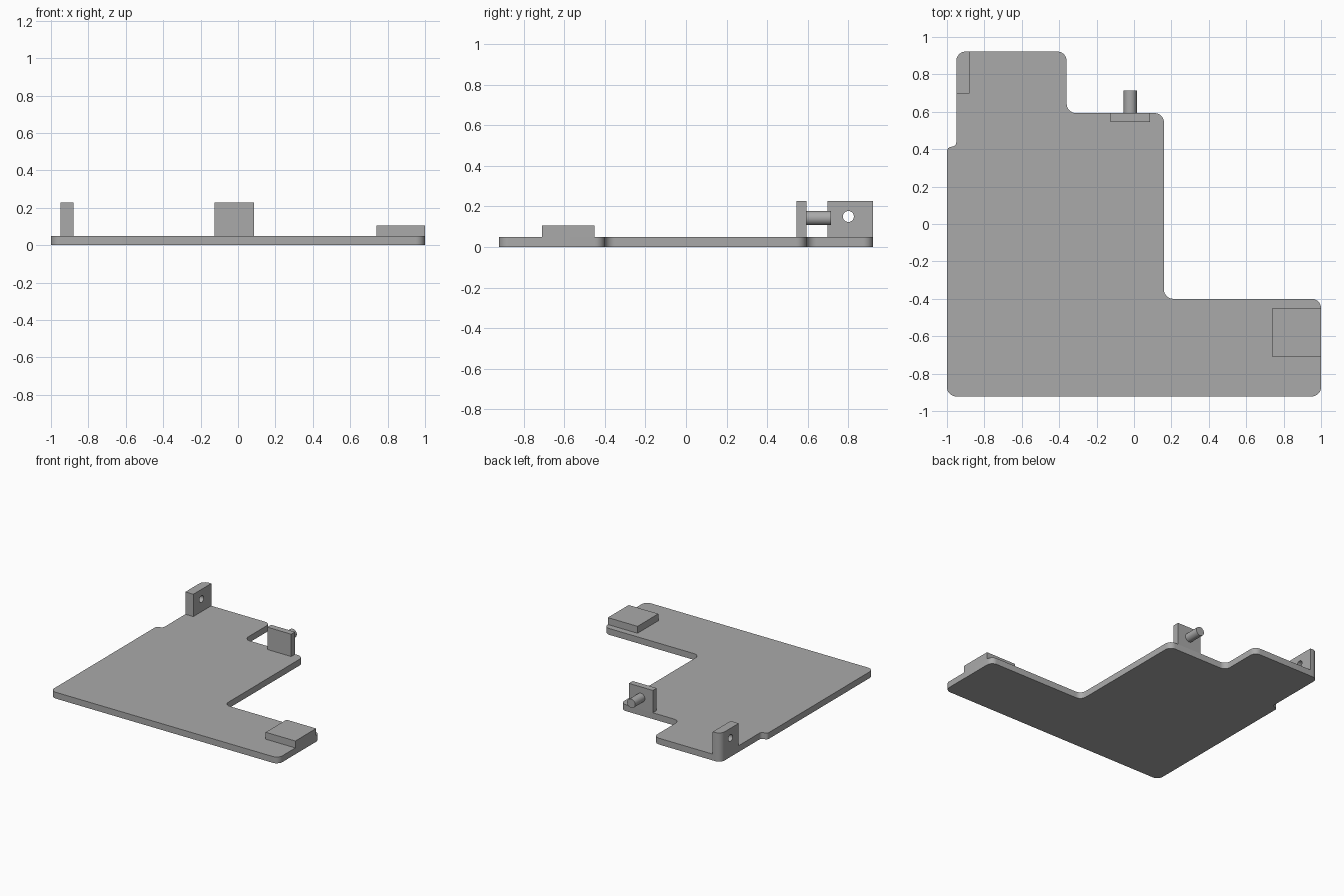
import bpy, bmesh, math
from mathutils import Vector

cube = bpy.data.objects.get("Cube")
if cube:
    bpy.data.objects.remove(cube, do_unlink=True)

grey = bpy.data.materials.new("plain grey")
grey.use_nodes = True
grey.diffuse_color = (0.4, 0.4, 0.4, 1)
grey.node_tree.nodes["Principled BSDF"].inputs["Base Color"].default_value = (0.4, 0.4, 0.4, 1)


def round_corners(corners, steps=8):
    """Replace each (x, y, radius) right-angle corner by an arc."""
    pts = []
    for i, (x, y, r) in enumerate(corners):
        p = Vector((x, y))
        if r == 0:
            pts.append(p)
            continue
        a = (Vector(corners[i - 1][:2]) - p).normalized() * r
        b = (Vector(corners[(i + 1) % len(corners)][:2]) - p).normalized() * r
        for k in range(steps + 1):
            t = k / steps * math.pi / 2
            pts.append(p + a * (1 - math.sin(t)) + b * (1 - math.cos(t)))
    return pts


def smooth(obj):
    bpy.ops.object.select_all(action='DESELECT')
    obj.select_set(True)
    bpy.context.view_layer.objects.active = obj
    bpy.ops.object.shade_smooth_by_angle(angle=math.radians(30))


def prism(name, corners, z0, z1):
    bm = bmesh.new()
    face = bm.faces.new([bm.verts.new((p.x, p.y, z0)) for p in round_corners(corners)])
    top = bmesh.ops.extrude_face_region(bm, geom=[face])["geom"]
    bmesh.ops.translate(bm, vec=(0, 0, z1 - z0),
                        verts=[v for v in top if isinstance(v, bmesh.types.BMVert)])
    bmesh.ops.remove_doubles(bm, verts=bm.verts, dist=1e-5)
    bmesh.ops.recalc_face_normals(bm, faces=bm.faces)
    mesh = bpy.data.meshes.new(name)
    bm.to_mesh(mesh)
    bm.free()
    obj = bpy.data.objects.new(name, mesh)
    bpy.context.collection.objects.link(obj)
    mesh.materials.append(grey)
    smooth(obj)
    return obj


def box(name, x0, x1, y0, y1, z0, z1, back_left_radius=0):
    return prism(name, [(x0, y0, 0), (x1, y0, 0), (x1, y1, 0), (x0, y1, back_left_radius)], z0, z1)


def rod(name, radius, length, center, rotation):
    bpy.ops.mesh.primitive_cylinder_add(vertices=48, radius=radius, depth=length,
                                        location=center, rotation=rotation)
    obj = bpy.context.object
    obj.name = name
    obj.data.materials.append(grey)
    smooth(obj)
    return obj


T = 0.05   # plate thickness
R = 0.05   # corner radius
Y = 0.922  # half depth

# Stepped base plate with rounded corners
prism("base_plate", [
    (-1, -Y, R), (1, -Y, R), (1, -0.4, R), (0.16, -0.4, R), (0.16, 0.593, R),
    (-0.36, 0.593, R), (-0.36, Y, R), (-0.95, Y, R),
    (-0.95, 0.413, R / 2), (-1, 0.413, R / 2)], 0, T)

# Low pad on the side arm
box("arm_pad", 0.74, 1, -0.71, -0.45, T, 0.105)

# Upright tab carrying the pin
box("pin_tab", -0.125, 0.085, 0.545, 0.593, T, 0.227)
rod("pin", 0.035, 0.124, (-0.02, 0.653, 0.142), (math.pi / 2, 0, 0))

# Upright tab with a through hole
tab = box("hole_tab", -0.95, -0.88, 0.698, Y, T, 0.227, R)
cutter = rod("hole_cutter", 0.027, 0.3, (-0.915, 0.8, 0.15), (0, math.pi / 2, 0))
cutter.hide_render = True
cut = tab.modifiers.new("hole", 'BOOLEAN')
cut.operation = 'DIFFERENCE'
cut.object = cutter
bpy.context.view_layer.objects.active = tab
bpy.ops.object.modifier_apply(modifier=cut.name)
bpy.data.objects.remove(cutter, do_unlink=True)
smooth(tab)
